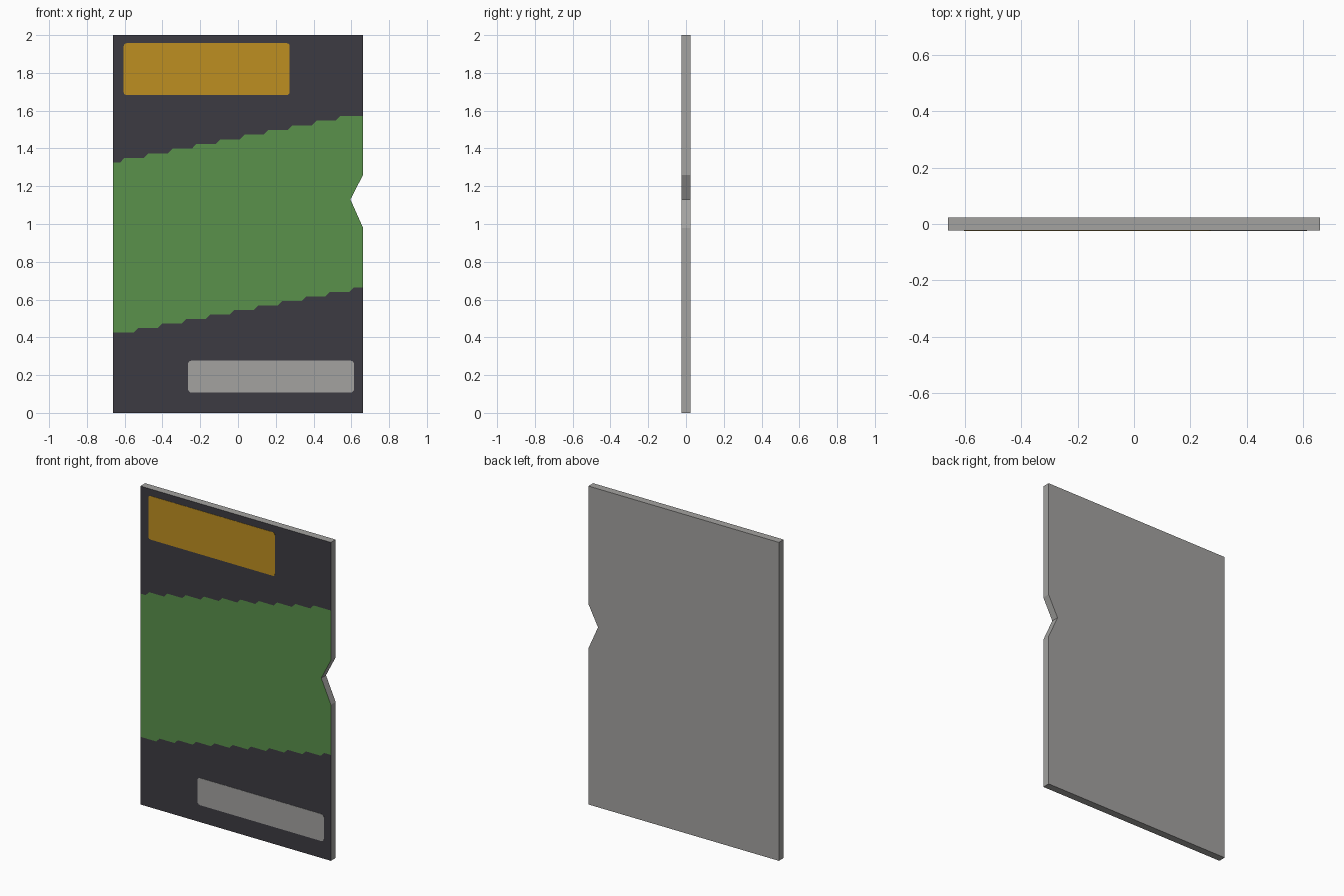
import bpy, bmesh, math

if "Cube" in bpy.data.objects:
    bpy.data.objects.remove(bpy.data.objects["Cube"])

W, H, T = 0.662, 2.0, 0.0235   # half width, height, half thickness


def material(name, rgb):
    m = bpy.data.materials.new(name)
    m.diffuse_color = (*rgb, 1)
    m.use_nodes = True
    m.node_tree.nodes["Principled BSDF"].inputs["Base Color"].default_value = m.diffuse_color
    return m


GREY = material("light grey", (0.367, 0.362, 0.352))
DARK = material("charcoal", (0.046, 0.044, 0.054))
GREEN = material("green", (0.102, 0.283, 0.070))
GOLD = material("gold", (0.515, 0.275, 0.015))


def finish(name, bm, mats):
    bmesh.ops.recalc_face_normals(bm, faces=bm.faces[:])
    me = bpy.data.meshes.new(name)
    bm.to_mesh(me)
    bm.free()
    for m in mats:
        me.materials.append(m)
    ob = bpy.data.objects.new(name, me)
    bpy.context.collection.objects.link(ob)
    return ob


def stepped_edge(z0, first, pitch, rise):
    """Stair-like band edge running from the left side to the right side."""
    pts = [(-W, z0)]
    for k in range(10):
        x = first + pitch * k
        pts += [(x - 0.012, z0 + rise * k), (x + 0.012, z0 + rise * (k + 1))]
    return pts + [(W, z0 + rise * 10)]


# Board: notched slab whose front is split into dark / green / dark fields
low = stepped_edge(0.425, -0.54, 0.127, 0.024)
high = stepped_edge(1.325, -0.613, 0.127, 0.0247)
notch = [(W, 0.98), (0.595, 1.13), (W, 1.26)]
bl, br, tr, tl = (-W, 0), (W, 0), (W, H), (-W, H)

bm = bmesh.new()
cache = {}


def vert(p, y):
    key = (p[0], p[1], y)
    if key not in cache:
        cache[key] = bm.verts.new((p[0], y, p[1]))
    return cache[key]


def face(verts, mat=0):
    bm.faces.new(verts).material_index = mat


def front(pts, mat):
    face([vert(p, -T) for p in pts], mat)


front([bl, br] + low[::-1], 1)
front(low + notch + high[::-1], 2)
front(high + [tr, tl], 1)

# Rim and plain back
rim = [bl, br, low[-1]] + notch + [high[-1], tr, tl, high[0], low[0]]
face([vert(p, T) for p in rim])
for a, b in zip(rim, rim[1:] + rim[:1]):
    face([vert(a, -T), vert(b, -T), vert(b, T), vert(a, T)])
finish("board", bm, [GREY, DARK, GREEN])


# Thin rounded label plates on the front
def label(name, x0, x1, z0, z1, r, mat):
    pts = []
    for i, (cx, cz) in enumerate([(x1 - r, z1 - r), (x0 + r, z1 - r),
                                  (x0 + r, z0 + r), (x1 - r, z0 + r)]):
        for j in range(4):
            a = math.pi / 2 * (i + j / 3)
            pts.append((cx + r * math.cos(a), cz + r * math.sin(a)))
    b = bmesh.new()
    f = b.faces.new([b.verts.new((x, -T + 0.0005, z)) for x, z in pts])
    out = bmesh.ops.extrude_face_region(b, geom=[f], use_keep_orig=True)
    moved = [g for g in out["geom"] if isinstance(g, bmesh.types.BMVert)]
    bmesh.ops.translate(b, verts=moved, vec=(0, -0.002, 0))
    finish(name, b, [mat])


label("upper_label", -0.605, 0.273, 1.683, 1.957, 0.014, GOLD)
label("lower_label", -0.265, 0.615, 0.107, 0.277, 0.02, GREY)
